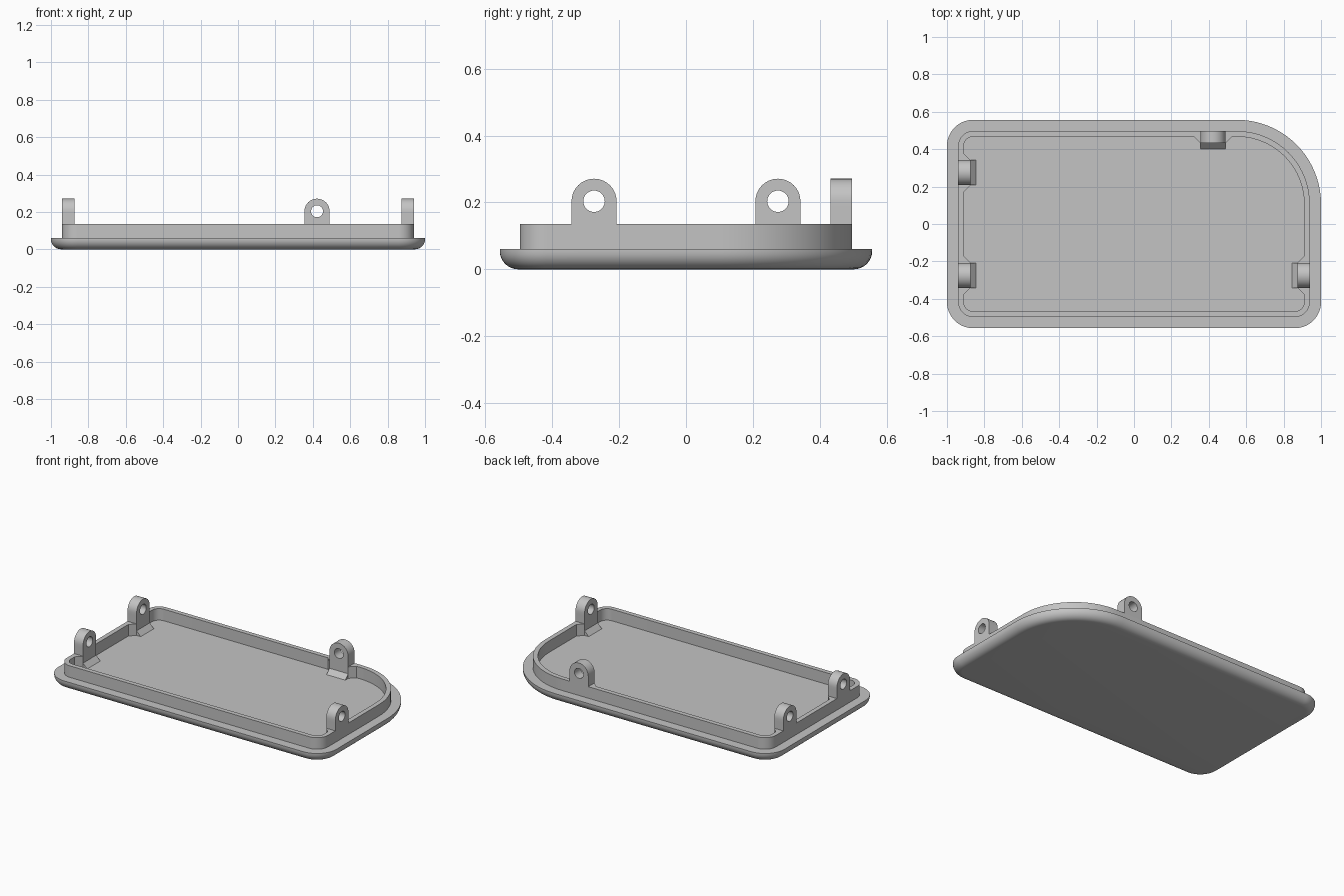
import bpy, bmesh
from math import sin, cos, pi
from mathutils import Matrix, Vector

if "Cube" in bpy.data.objects:
    bpy.data.objects.remove(bpy.data.objects["Cube"])

HX, HY = 1.0, 0.557            # half size of the plate
FLOOR, RIM = 0.06, 0.135       # plate top and wall top
TAB_R, TAB_T, HOLE_R, HOLE_Z = 0.0675, 0.065, 0.032, 0.2035
WALL_T = 0.03

grey = bpy.data.materials.new("grey plastic")
grey.diffuse_color = (0.55, 0.55, 0.55, 1)
grey.use_nodes = True
grey.node_tree.nodes["Principled BSDF"].inputs["Base Color"].default_value = grey.diffuse_color


def finish(name, bm, matrix=Matrix()):
    bmesh.ops.transform(bm, matrix=matrix, verts=bm.verts)
    bmesh.ops.recalc_face_normals(bm, faces=bm.faces)
    mesh = bpy.data.meshes.new(name)
    bm.to_mesh(mesh)
    bm.free()
    mesh.materials.append(grey)
    obj = bpy.data.objects.new(name, mesh)
    bpy.context.collection.objects.link(obj)
    bpy.ops.object.select_all(action='DESELECT')
    obj.select_set(True)
    bpy.context.view_layer.objects.active = obj
    bpy.ops.object.shade_smooth_by_angle(angle=pi / 6)
    return obj


def loft(loops, closed=False):
    """Skin equal-length loops; closed joins last to first, otherwise ends are capped."""
    bm = bmesh.new()
    rings = [[bm.verts.new(p) for p in loop] for loop in loops]
    pairs = list(zip(rings, rings[1:])) + ([(rings[-1], rings[0])] if closed else [])
    for a, b in pairs:
        n = len(a)
        for i in range(n):
            j = (i + 1) % n
            bm.faces.new((a[i], a[j], b[j], b[i]))
    if not closed:
        bm.faces.new(rings[0])
        bm.faces.new(rings[-1])
    return bm


def outline(inset, z, steps=20):
    """Rounded rectangle with one large corner at the back right."""
    pts = []
    for k, (sx, sy, r) in enumerate([(1, 1, 0.45), (-1, 1, 0.14), (-1, -1, 0.14), (1, -1, 0.14)]):
        cx, cy = sx * (HX - r), sy * (HY - r)
        for i in range(steps + 1):
            a = (k + i / steps) * pi / 2
            pts.append((cx + (r - inset) * cos(a), cy + (r - inset) * sin(a), z))
    return pts


# Base plate with rounded lower edge
R = 0.055
arc = [i / 8 * pi / 2 for i in range(9)]
finish("base_plate", loft([outline(R - R * sin(a), R - R * cos(a)) for a in arc] + [outline(0, FLOOR)]))

# Raised wall around the floor
inner = 0.06 + WALL_T
finish("rim_wall", loft([outline(0.06, FLOOR), outline(0.06, RIM),
                         outline(inner, RIM), outline(inner, FLOOR)], closed=True))


# Tab parts: local x runs along the wall, local y points inwards from its outer face
def tab_profile():
    low = RIM - HOLE_Z
    outer = [(TAB_R * cos(i * pi / 16), TAB_R * sin(i * pi / 16)) for i in range(17)]
    outer += [(-TAB_R, low * i / 4) for i in range(1, 5)]
    outer += [(-TAB_R + 2 * TAB_R * i / 8, low) for i in range(1, 9)]
    outer += [(TAB_R, low * (1 - i / 4)) for i in range(1, 4)]
    hole = [(HOLE_R * cos(i * pi / 16), HOLE_R * sin(i * pi / 16)) for i in range(32)]
    return outer, hole


def add_tab(name, x, y, turn):
    place = Matrix.Translation(Vector((x, y, 0))) @ Matrix.Rotation(turn, 4, 'Z')
    outer, hole = tab_profile()

    def at(loop, depth):
        return [(u, depth, HOLE_Z + v) for u, v in loop]
    finish(name + "_eye", loft([at(outer, 0), at(outer, TAB_T), at(hole, TAB_T), at(hole, 0)], closed=True), place)
    # Thickened wall behind the tab, with slanted sides
    wide = TAB_R + TAB_T - WALL_T
    foot = [(-wide, WALL_T), (wide, WALL_T), (TAB_R, TAB_T), (-TAB_R, TAB_T)]
    finish(name + "_buttress", loft([[(u, w, z) for u, w in foot] for z in (FLOOR, RIM)]), place)
    # Sloped foot on the floor
    wedge = [(TAB_T, FLOOR), (TAB_T + 0.03, FLOOR), (TAB_T, FLOOR + 0.03)]
    finish(name + "_wedge", loft([[(u, w, z) for w, z in wedge] for u in (-TAB_R, TAB_R)]), place)


WX, WY = HX - 0.06, HY - 0.06
add_tab("left_front_tab", -WX, -0.275, -pi / 2)
add_tab("left_back_tab", -WX, 0.275, -pi / 2)
add_tab("right_tab", WX, -0.275, pi / 2)
add_tab("back_tab", 0.4225, WY, pi)
